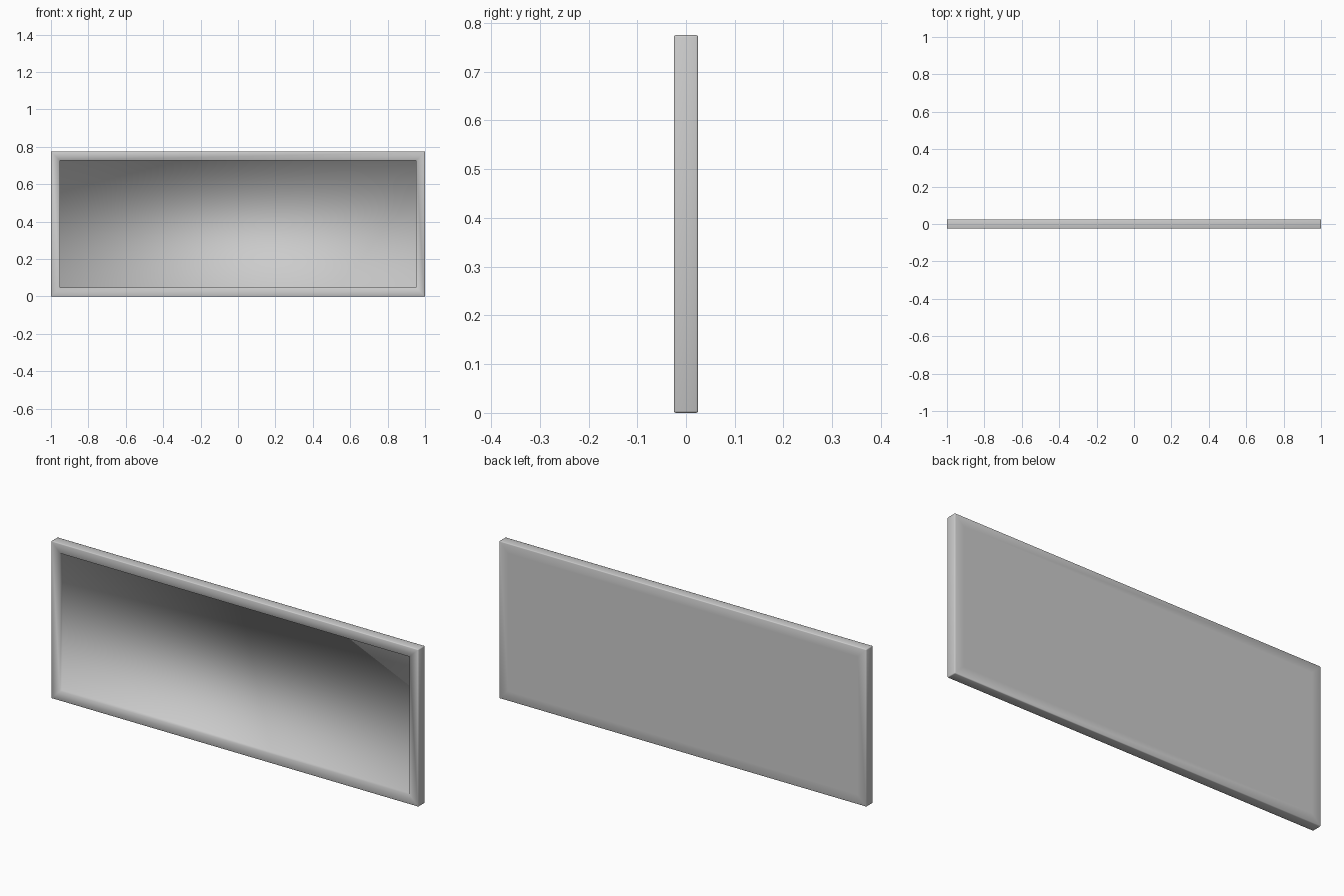
import bpy, bmesh

if "Cube" in bpy.data.objects:
    bpy.data.objects.remove(bpy.data.objects["Cube"])

W, D, H = 2.0, 0.05, 0.775   # overall size
FRAME = 0.048                # rim width
RECESS = 0.02                # depth of the front panel
R = 0.004                    # small edge rounding

bm = bmesh.new()
bmesh.ops.create_cube(bm, size=1)
for v in bm.verts:
    v.co = (v.co.x * W, v.co.y * D, (v.co.z + 0.5) * H)

# softened outer edges
bmesh.ops.bevel(bm, geom=bm.edges[:], offset=R, segments=2, profile=0.5, affect='EDGES')
bm.normal_update()


def big_face(sign):
    return max(bm.faces, key=lambda f: f.calc_area() if f.normal.y * sign > 0.9 else 0)


# back: flat centre with a border loop
bmesh.ops.inset_region(bm, faces=[big_face(1)], thickness=FRAME - R, use_even_offset=True)

# front: rim, then the panel sunk straight in
panel = big_face(-1)
bmesh.ops.inset_region(bm, faces=[panel], thickness=FRAME - R, use_even_offset=True)
ext = bmesh.ops.extrude_discrete_faces(bm, faces=[panel])['faces'][0]
for v in ext.verts:
    v.co.y += RECESS

bmesh.ops.recalc_face_normals(bm, faces=bm.faces[:])
for f in bm.faces:
    f.smooth = True

mesh = bpy.data.meshes.new("framed_panel")
bm.to_mesh(mesh)
bm.free()
obj = bpy.data.objects.new("framed_panel", mesh)
bpy.context.collection.objects.link(obj)
